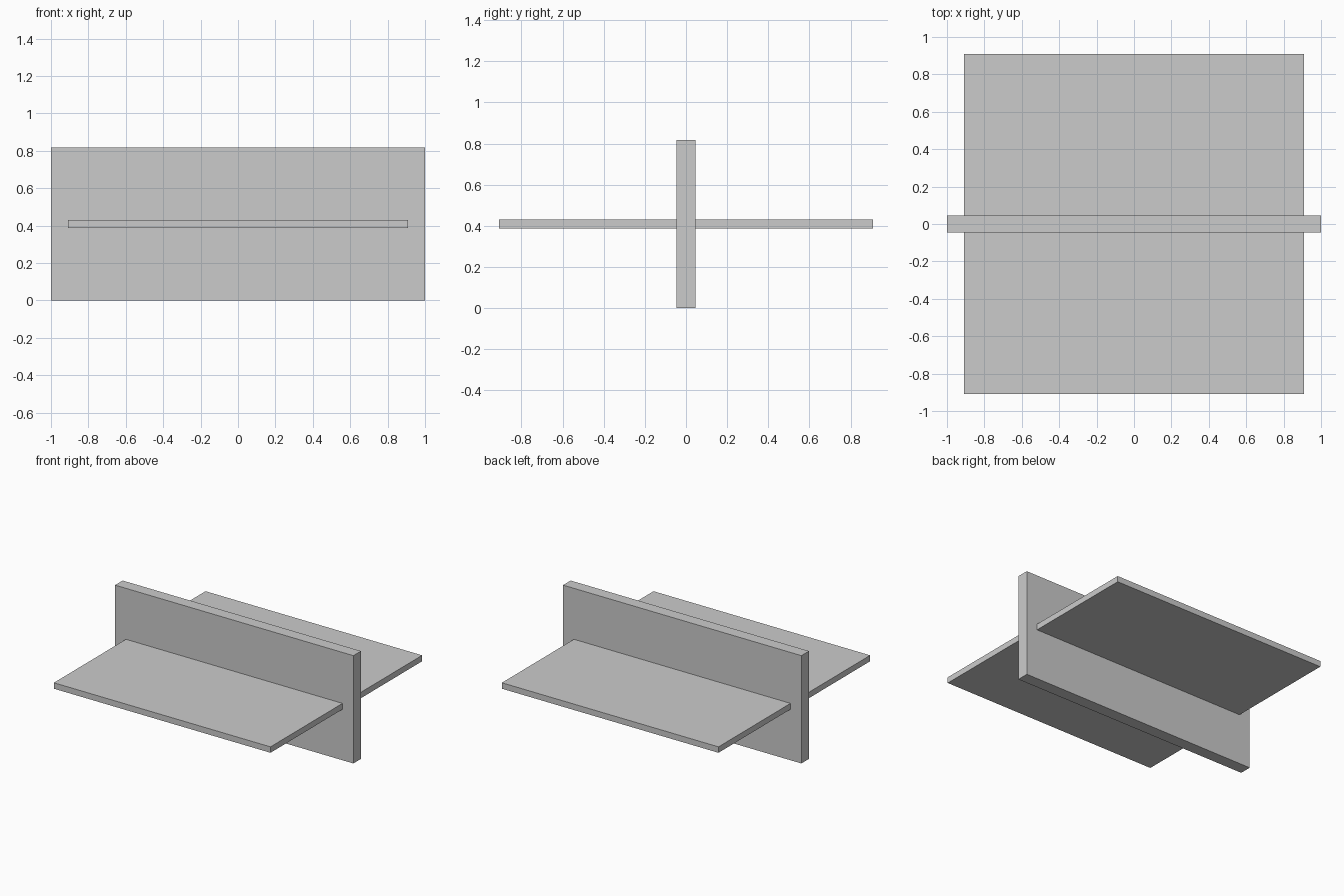
import bpy

if "Cube" in bpy.data.objects:
    bpy.data.objects.remove(bpy.data.objects["Cube"])


def box(name, size, center):
    bpy.ops.mesh.primitive_cube_add(size=1, location=center)
    obj = bpy.context.object
    obj.name = name
    obj.scale = size
    bpy.ops.object.transform_apply(location=False, rotation=False, scale=True)
    return obj


HEIGHT = 0.818

# Upright panel running along x
box("upright_panel", (2.0, 0.091, HEIGHT), (0, 0, HEIGHT / 2))

# Thin horizontal plate passing through the panel at mid height
box("horizontal_plate", (1.818, 1.818, 0.045), (0, 0, HEIGHT / 2))
